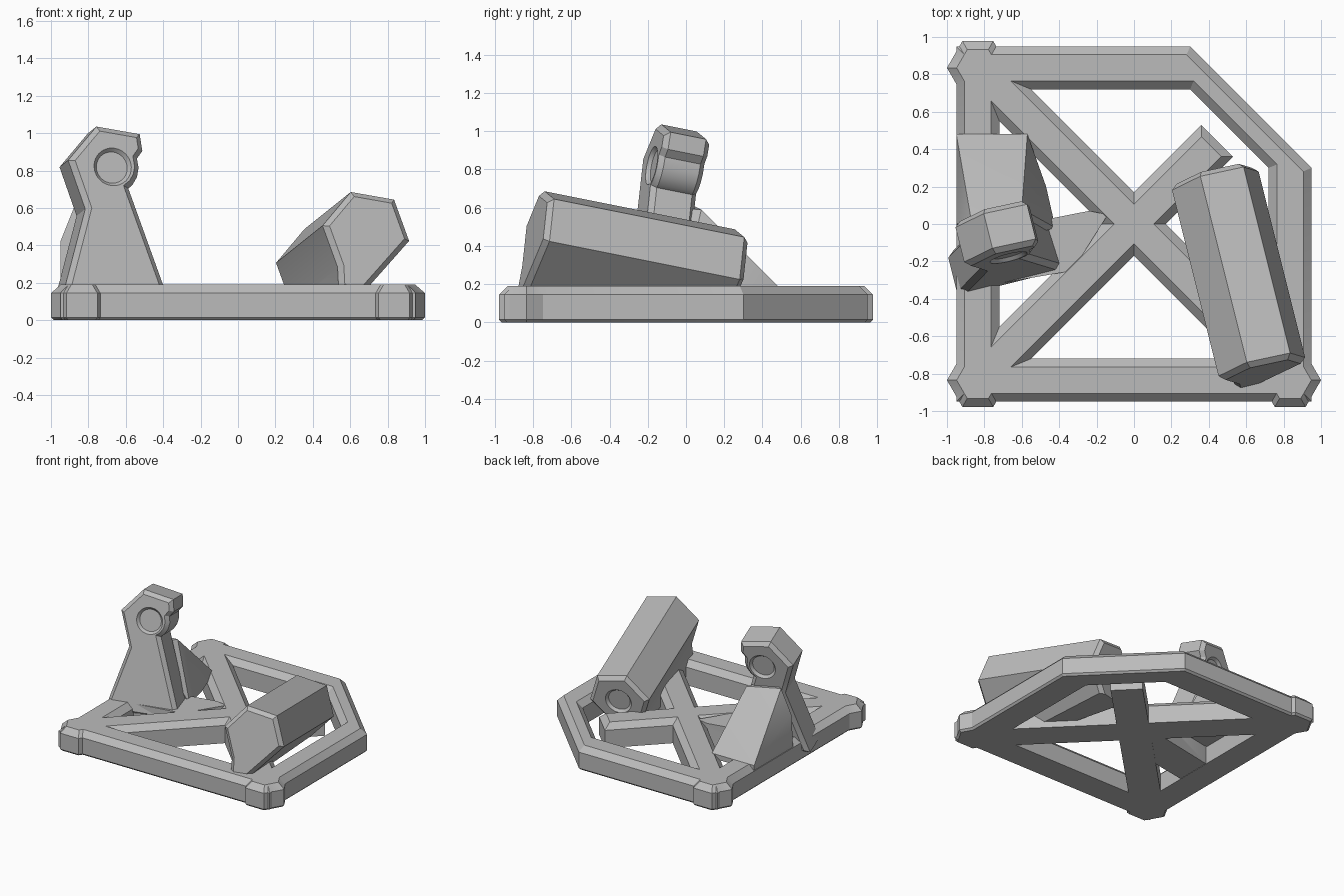
import bpy
import bmesh
from math import radians, sin, cos, pi
from mathutils import Vector

cube = bpy.data.objects.get("Cube")
if cube:
    bpy.data.objects.remove(cube, do_unlink=True)

grey = bpy.data.materials.new("plain grey")
grey.use_nodes = True
grey.diffuse_color = (0.5, 0.5, 0.5, 1)
grey.node_tree.nodes["Principled BSDF"].inputs["Base Color"].default_value = (0.5, 0.5, 0.5, 1)

AXIS = Vector((-0.25, 1, -0.2)).normalized()   # shared direction of both holders
TOP, CHAMFER = 0.19, 0.045


def make(name, bm):
    bmesh.ops.recalc_face_normals(bm, faces=bm.faces)
    mesh = bpy.data.meshes.new(name)
    bm.to_mesh(mesh)
    bm.free()
    ob = bpy.data.objects.new(name, mesh)
    bpy.context.collection.objects.link(ob)
    mesh.materials.append(grey)
    return ob


def offset(points, d):
    """Move every side of a counter-clockwise outline outward by d."""
    out = []
    for i, p in enumerate(points):
        p = Vector(p)
        a = (p - Vector(points[i - 1])).normalized()
        b = (Vector(points[(i + 1) % len(points)]) - p).normalized()
        na, nb = Vector((a.y, -a.x)), Vector((b.y, -b.x))
        out.append(p + (na + nb) * d / (1 + na.dot(nb)))
    return out


def stack(name, points, levels):
    """Loft an outline through (height, outward offset) levels."""
    bm = bmesh.new()
    rings = [[bm.verts.new((p.x, p.y, z)) for p in offset(points, d)] for z, d in levels]
    for lo, hi in zip(rings, rings[1:]):
        for i in range(len(lo)):
            j = (i + 1) % len(lo)
            bm.faces.new((lo[i], lo[j], hi[j], hi[i]))
    bm.faces.new(rings[0][::-1])
    bm.faces.new(rings[-1])
    return make(name, bm)


def rod(name, start, end, r1, r2, sides=40):
    start, end = Vector(start), Vector(end)
    bm = bmesh.new()
    bmesh.ops.create_cone(bm, cap_ends=True, segments=sides, radius1=r1, radius2=r2,
                          depth=(end - start).length)
    turn = (end - start).to_track_quat('Z', 'Y')
    for v in bm.verts:
        v.co = turn @ v.co + (start + end) / 2
    return make(name, bm)


def combine(ob, tool, operation):
    mod = ob.modifiers.new(operation, 'BOOLEAN')
    mod.operation, mod.object, mod.solver = operation, tool, 'EXACT'
    dg = bpy.context.evaluated_depsgraph_get()
    dg.update()
    mesh = bpy.data.meshes.new_from_object(ob.evaluated_get(dg))
    ob.modifiers.clear()
    ob.data = mesh
    bpy.data.objects.remove(tool, do_unlink=True)


def holder(name, centre, profile, length, floor):
    """Extrude a front profile (x, z about the bore) along the axis, bevel its ends, bore it."""
    c = Vector(centre)
    bm = bmesh.new()
    ring = []
    for x, z in profile:
        y = -(AXIS.x * x + AXIS.z * z) / AXIS.y
        ring.append(bm.verts.new(c + Vector((x, y, z))))
    front = bm.faces.new(ring)
    new = bmesh.ops.extrude_face_region(bm, geom=[front], use_keep_orig=True)["geom"]
    back = [g for g in new if isinstance(g, bmesh.types.BMFace)][0]
    for v in back.verts:
        v.co += AXIS * length
    bmesh.ops.bevel(bm, geom=list(front.edges) + list(back.edges), offset=0.028,
                    segments=1, affect='EDGES')
    cut = bmesh.ops.bisect_plane(bm, geom=bm.verts[:] + bm.edges[:] + bm.faces[:],
                                 plane_co=(0, 0, floor), plane_no=(0, 0, -1), clear_outer=True)
    bmesh.ops.edgeloop_fill(bm, edges=[e for e in cut["geom_cut"] if isinstance(e, bmesh.types.BMEdge)])
    ob = make(name, bm)
    end = c + AXIS * length
    combine(ob, rod("bore", c - AXIS * 0.1, end + AXIS * 0.1, 0.085, 0.085), 'DIFFERENCE')
    for p, s in ((c, 1), (end, -1)):
        combine(ob, rod("countersink", p - AXIS * 0.02 * s, p + AXIS * 0.02 * s, 0.12, 0.085), 'DIFFERENCE')
    return ob


# Frame plate with one clipped corner
edge = [(0, -0.015), (0.015, 0), (TOP - CHAMFER, 0), (TOP, -CHAMFER)]
frame = stack("frame", [(-.95, -.95), (.95, -.95), (.95, .3), (.3, .95), (-.95, .95)], edge)

# Hexagonal corner pads
corners = [(-0.835, -0.835), (0.835, -0.835), (-0.835, 0.835)]
for cx, cy in corners:
    hexagon = [(cx + 0.165 * cos(k * pi / 3), cy + 0.165 * sin(k * pi / 3)) for k in range(6)]
    combine(frame, stack("pad", hexagon, edge), 'UNION')

# Openings between the diagonal struts
opening = [(-0.02, 0), (TOP - CHAMFER, 0), (TOP + 0.02, CHAMFER + 0.02)]
a, b, m = 0.17, 0.72, 0.55
for outline in (
        [(-a, 0), (-b, m), (-b, -m)],
        [(0, -a), (-m, -b), (m, -b)],
        [(0, a), (.375, .545), (.545, .375), (a, 0), (b, -m), (b, .3), (.3, b), (-m, b)]):
    if len(outline) == 8:
        # the clipped side has a shortened strut, so its openings join up
        combine(frame, stack("cut", [(0, a), (.36, .53), (.53, .36), (a, 0), (b, -m), (b, .3),
                                     (.3, b), (-m, b)], opening), 'DIFFERENCE')
    else:
        combine(frame, stack("cut", outline, opening), 'DIFFERENCE')

# Rounded clearance groove across the clipped corner
g = Vector((0.3, 0.78, 0.235))
combine(frame, rod("groove", g - AXIS * 0.4, g + AXIS * 0.5, 0.2, 0.2, 32), 'DIFFERENCE')

# Floor under the tall bracket
combine(frame, stack("floor", [(-.85, -.34), (-.33, -.25), (-.14, .05), (-.24, .07), (-.85, -.05)],
                     [(0.003, 0), (0.187, 0)]), 'UNION')

# Screw holes, countersunk below
for cx, cy in corners:
    combine(frame, rod("hole", (cx, cy, -0.1), (cx, cy, 0.3), 0.05, 0.05, 24), 'DIFFERENCE')
    combine(frame, rod("sink", (cx, cy, -0.02), (cx, cy, 0.03), 0.1, 0.05, 24), 'DIFFERENCE')

# Long hexagonal tube, leaning down toward the back
hexa = [(0.235 * cos(radians(k)), 0.235 * sin(radians(k))) for k in (-10, 50, 110, 170, 230)]
tube = holder("hex_tube", (0.69, -0.79, 0.47), hexa + [(-.14, -.4), (-.06, -.37)], 1.1, 0.05)

# Tall bracket: hexagonal head with a relieved side, on a flared leg
nose = [(0.145 * cos(radians(k)), 0.145 * sin(radians(k))) for k in (-40, -20, 0, 20)]
head = [(.09, -.11)] + nose + [(.165, .09)] + hexa[1:4]
bracket = holder("tall_bracket", (-0.67, -0.18, 0.82),
                 head + [(-.14, -.22), (-.27, -.72), (.31, -.72)], 0.25, 0.05)

# Sloping brace behind the bracket
bm = bmesh.new()
for p in [(-.95, .48, .15), (-.57, .48, .15), (-.95, .48, .19), (-.57, .48, .19),
          (-.95, -.02, .15), (-.95, .0, .42), (-.87, .02, .62), (-.6, .08, .59),
          (-.47, .2, .19), (-.47, .2, .15), (-.42, -.02, .15), (-.7, -.1, .6)]:
    bm.verts.new(p)
bmesh.ops.convex_hull(bm, input=bm.verts)
bmesh.ops.dissolve_limit(bm, angle_limit=radians(2), verts=bm.verts, edges=bm.edges)
brace = make("rear_brace", bm)

# Smooth only the round surfaces
bpy.ops.object.select_all(action='DESELECT')
for ob in (frame, tube, bracket, brace):
    ob.select_set(True)
bpy.context.view_layer.objects.active = frame
bpy.ops.object.shade_smooth_by_angle(angle=radians(25))
